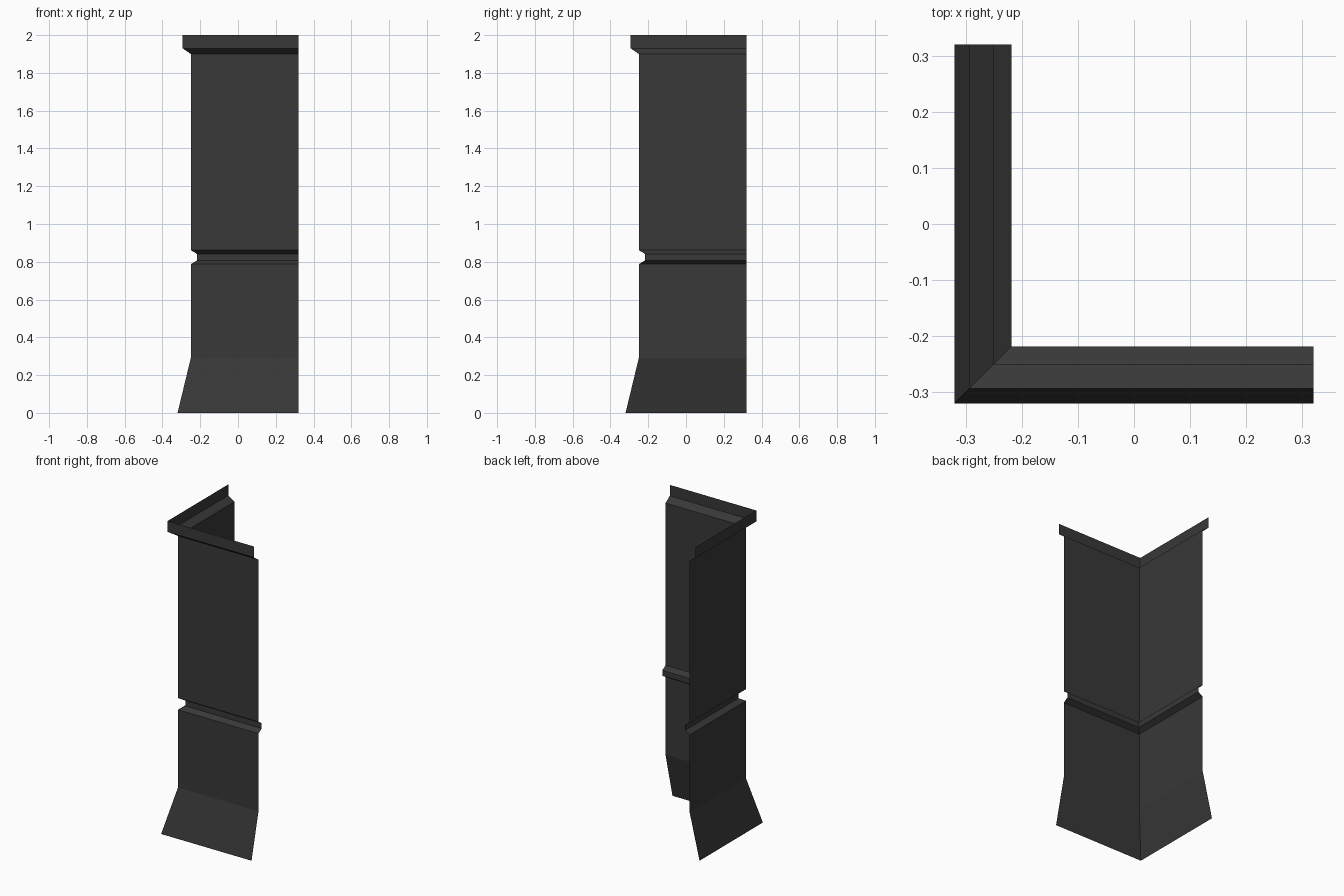
import bpy, bmesh

if "Cube" in bpy.data.objects:
    bpy.data.objects.remove(bpy.data.objects["Cube"])

# One flat dark grey
mat = bpy.data.materials.new("dark_grey")
mat.diffuse_color = (0.04, 0.04, 0.04, 1)
mat.use_nodes = True
mat.node_tree.nodes["Principled BSDF"].inputs["Base Color"].default_value = mat.diffuse_color

END = 0.32  # free end of both wall wings

# Wall cross-section: (distance out from centre, height)
PROFILE = [
    (0.32, 0.0), (0.25, 0.29),                                # flared skirt
    (0.25, 0.787), (0.218, 0.807), (0.218, 0.842), (0.25, 0.862),  # groove
    (0.25, 1.90), (0.293, 1.93), (0.293, 2.0),                # top lip
]

# Sweep the section round the mitred outer corner as an open sheet
bm = bmesh.new()
rows = [[bm.verts.new(p) for p in ((-d, END, z), (-d, -d, z), (END, -d, z))]
        for d, z in PROFILE]
for low, high in zip(rows, rows[1:]):
    for i in range(2):
        bm.faces.new((low[i], low[i + 1], high[i + 1], high[i]))

mesh = bpy.data.meshes.new("corner_wall")
bm.to_mesh(mesh)
bm.free()
mesh.materials.append(mat)
wall = bpy.data.objects.new("corner_wall", mesh)
bpy.context.collection.objects.link(wall)
